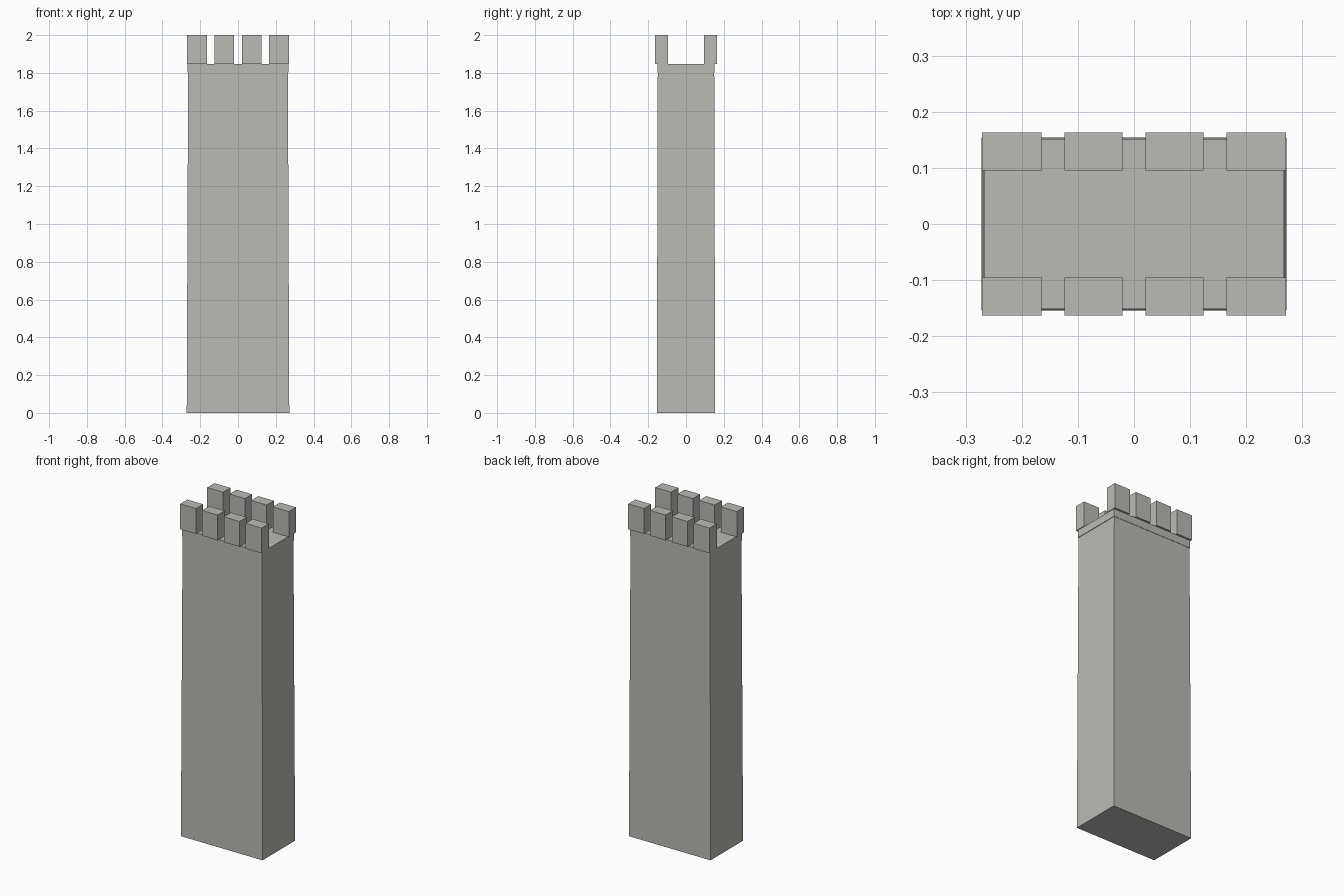
import bpy, bmesh

if "Cube" in bpy.data.objects:
    bpy.data.objects.remove(bpy.data.objects["Cube"])

# Warm mid-grey stone
stone = bpy.data.materials.new("stone")
stone.diffuse_color = (0.49, 0.49, 0.46, 1)
stone.use_nodes = True
stone.node_tree.nodes["Principled BSDF"].inputs["Base Color"].default_value = stone.diffuse_color


def tapered_box(name, lo, hi, bottom_half, top_half, centre=(0, 0)):
    """Box from z=lo to z=hi with separate bottom and top half sizes."""
    mesh = bpy.data.meshes.new(name)
    bm = bmesh.new()
    bmesh.ops.create_cube(bm, size=2)
    for v in bm.verts:
        top = v.co.z > 0
        half = top_half if top else bottom_half
        v.co.x = centre[0] + v.co.x * half[0]
        v.co.y = centre[1] + v.co.y * half[1]
        v.co.z = hi if top else lo
    bm.to_mesh(mesh)
    bm.free()
    mesh.materials.append(stone)
    obj = bpy.data.objects.new(name, mesh)
    bpy.context.collection.objects.link(obj)
    return obj


# Gently tapered tower shaft
tapered_box("tower_shaft", 0, 1.802, (0.2715, 0.1545), (0.264, 0.1495))

# Slightly overhanging roof slab
tapered_box("roof_slab", 1.802, 1.848, (0.267, 0.1515), (0.267, 0.1515))

# Battlements along the front and back edges
y_in, y_out = 0.095, 0.163
for side, sy in (("front", -1), ("back", 1)):
    for sx in (-1, 1):
        for label, x0, x1 in (("inner", 0.0205, 0.124), ("outer", 0.165, 0.271)):
            half = ((x1 - x0) / 2, (y_out - y_in) / 2)
            centre = (sx * (x0 + x1) / 2, sy * (y_in + y_out) / 2)
            hand = "left" if sx < 0 else "right"
            tapered_box(f"battlement_{side}_{hand}_{label}", 1.848, 2.0, half, half, centre)
